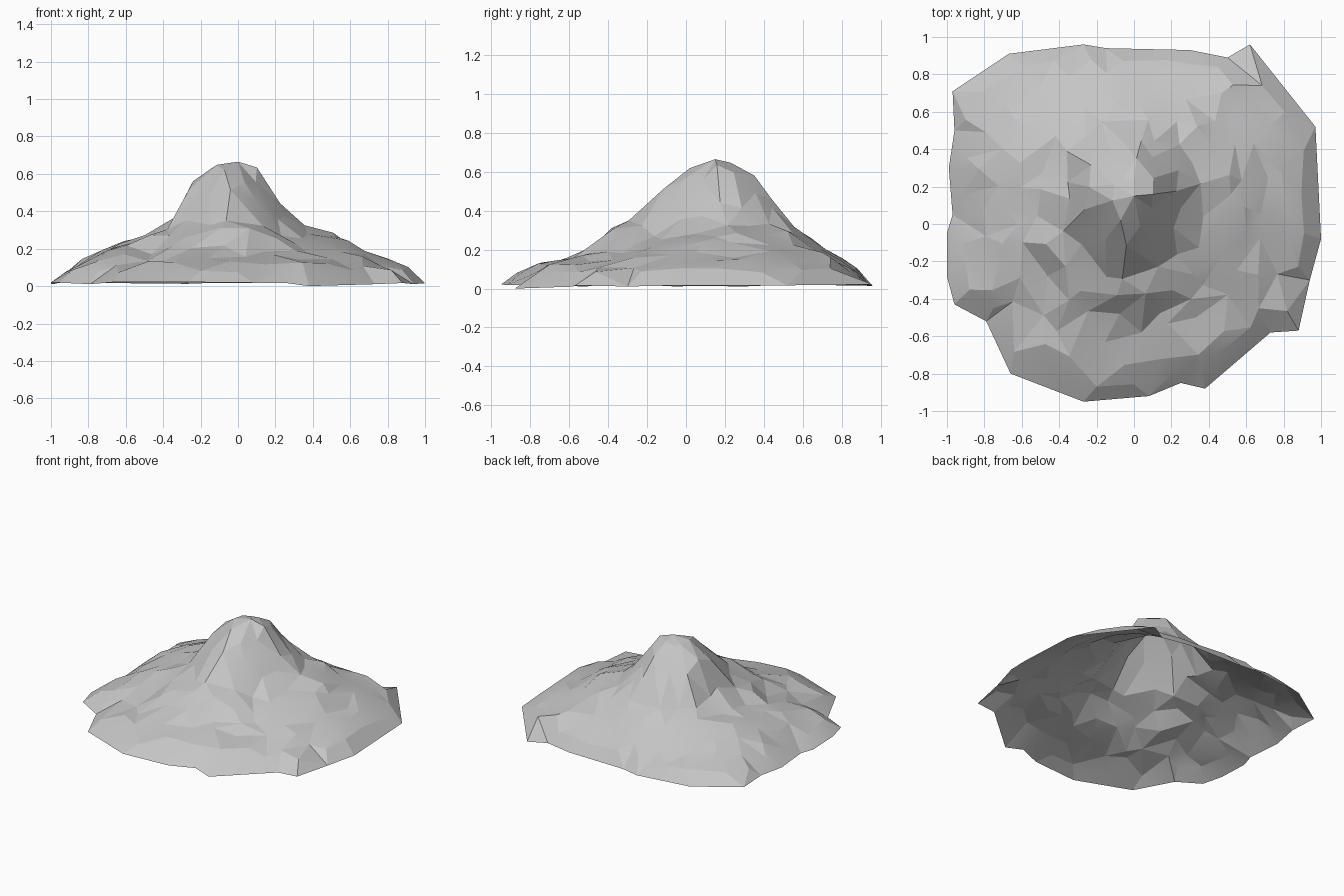
import bpy
import math
import random
from mathutils import Vector
from mathutils.geometry import delaunay_2d_cdt, intersect_line_line_2d

cube = bpy.data.objects.get("Cube")
if cube:
    bpy.data.objects.remove(cube, do_unlink=True)

rng = random.Random(11)
PEAK = Vector((0, 0.15))
PEAK_HEIGHT = 0.665

# Ragged footprint, counter-clockwise from the east
OUTLINE = [Vector(p) for p in (
    (1, -.08), (.97, .52), (.62, .96), (.5, .89), (.3, .93), (-.15, .94),
    (-.27, .96), (-.67, .91), (-.97, .71), (-.96, .5), (-.99, .3), (-.97, .05),
    (-1, -.05), (-1, -.28), (-.96, -.43), (-.79, -.52), (-.66, -.8), (-.27, -.95),
    (.08, -.92), (.25, -.85), (.38, -.88), (.73, -.58), (.88, -.57), (.94, -.3))]

# Slope heights at set steps from the peak to the rim, one row per compass direction
STEPS = (0, .13, .25, .38, .5, .6, .75, .9, 1)
SPINES = (
    (.62, .40, .29, .28, .24, .16, .11),   # east, with a shoulder
    (.61, .44, .32, .29, .21, .16, .11),   # north-east, stepped
    (.64, .60, .47, .34, .28, .19, .12),   # north, long summit ridge
    (.63, .50, .32, .27, .22, .14, .10),   # north-west
    (.65, .56, .31, .26, .25, .20, .10),   # west, with a shoulder
    (.61, .47, .32, .26, .18, .13, .09),   # south-west, terraced
    (.62, .51, .37, .33, .19, .15, .11),   # south, terraced
    (.50, .33, .24, .20, .17, .13, .09))   # south-east


def rim_point(angle):
    """Where a ray from the peak leaves the footprint."""
    far = PEAK + Vector((math.cos(angle), math.sin(angle))) * 3
    for a, b in zip(OUTLINE, OUTLINE[1:] + OUTLINE[:1]):
        hit = intersect_line_line_2d(PEAK, far, a, b)
        if hit:
            return hit
    return far / 3


def spine_height(row, t):
    heights = (PEAK_HEIGHT, *SPINES[row % len(SPINES)], .02)
    for i in range(len(STEPS) - 1):
        if t <= STEPS[i + 1]:
            f = (t - STEPS[i]) / (STEPS[i + 1] - STEPS[i])
            return heights[i] + (heights[i + 1] - heights[i]) * f
    return heights[-1]


def slope_height(angle, t):
    """Blend the two nearest spines."""
    turn = (angle / math.tau * len(SPINES)) % len(SPINES)
    row, f = int(turn), turn % 1
    return spine_height(row, t) * (1 - f) + spine_height(row + 1, t) * f


# Rim, then jittered rings of crags climbing to the summit
flat = [p.copy() for p in OUTLINE]
heights = [rng.uniform(.01, .022) for p in OUTLINE]
heights[20] = 0
for t, count in ((.92, 28), (.82, 27), (.71, 26), (.6, 24),
                 (.5, 22), (.38, 18), (.25, 14), (.13, 9)):
    offset = rng.random()
    for i in range(count):
        angle = (i + offset + rng.uniform(-.25, .25)) / count * math.tau
        reach = t + rng.uniform(-.03, .03) * (.5 if t > .9 else 1)
        flat.append(PEAK + (rim_point(angle) - PEAK) * reach)
        rough = .014 if .2 < t < .9 else .007
        heights.append(slope_height(angle, reach) + rng.uniform(-rough, rough))
flat.append(PEAK)
heights.append(PEAK_HEIGHT)

# Irregular triangles inside the footprint
n = len(OUTLINE)
edges = [(i, (i + 1) % n) for i in range(n)]
points, _, faces, origin, _, _ = delaunay_2d_cdt(flat, edges, [], 1, 1e-5)
verts = [(p.x, p.y, heights[o[0]] if o else .02) for p, o in zip(points, origin)]

mesh = bpy.data.meshes.new("mountain")
mesh.from_pydata(verts, [], [list(f) for f in faces])
mesh.update()
mountain = bpy.data.objects.new("mountain", mesh)
bpy.context.collection.objects.link(mountain)

# Plain rock colour
rock = bpy.data.materials.new("rock grey")
rock.use_nodes = True
rock.diffuse_color = (.56, .56, .56, 1)
rock.node_tree.nodes["Principled BSDF"].inputs["Base Color"].default_value = (.56, .56, .56, 1)
mesh.materials.append(rock)

bpy.ops.object.select_all(action="DESELECT")
mountain.select_set(True)
bpy.context.view_layer.objects.active = mountain
bpy.ops.object.shade_smooth_by_angle(angle=math.radians(10))
